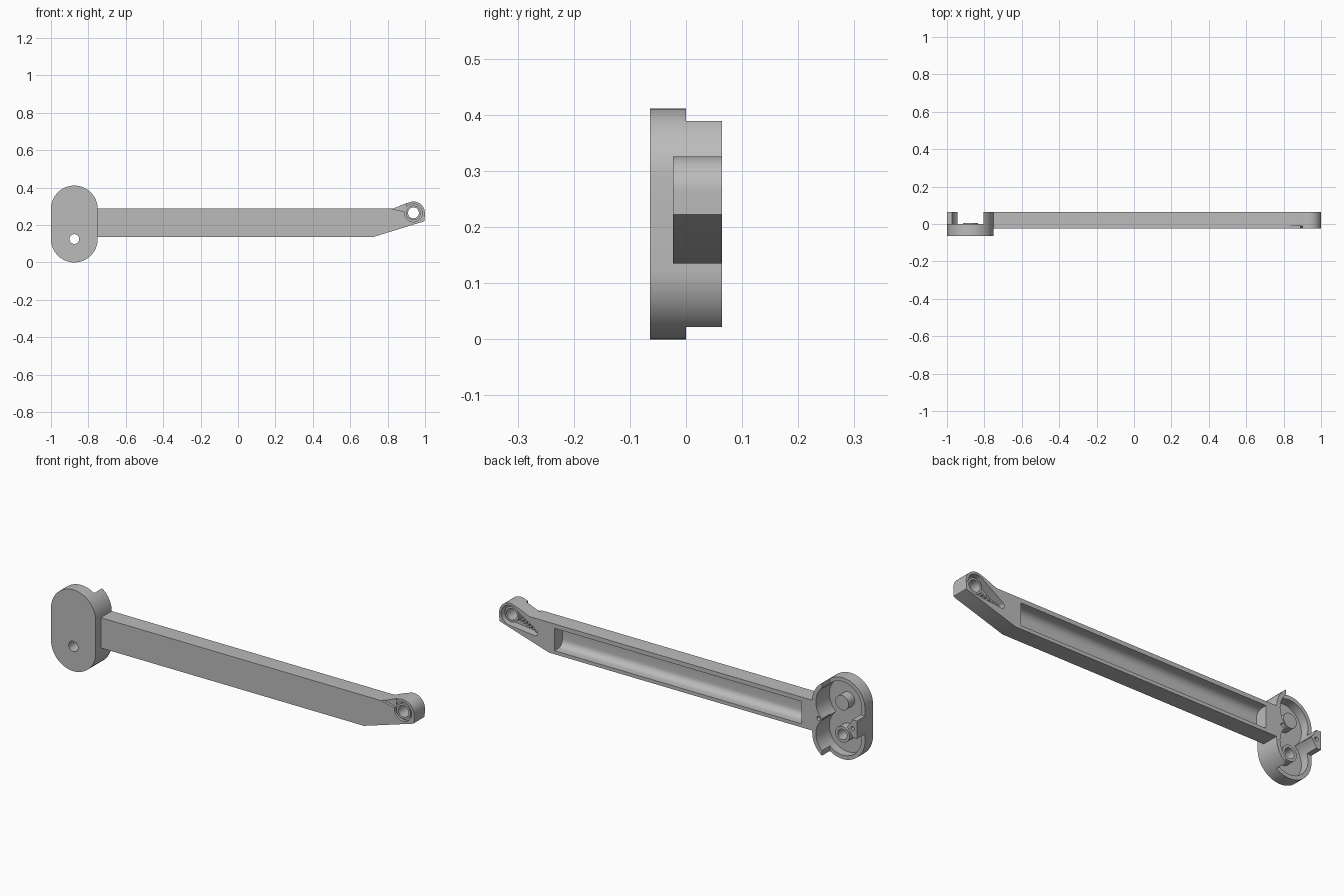
import bpy, bmesh
from math import sin, cos, pi, acos, atan2, hypot

cube = bpy.data.objects.get("Cube")
if cube:
    bpy.data.objects.remove(cube)

grey = bpy.data.materials.new("plain grey")
grey.use_nodes = True
grey.diffuse_color = (0.5, 0.5, 0.5, 1)
grey.node_tree.nodes["Principled BSDF"].inputs["Base Color"].default_value = grey.diffuse_color


def arc(x, z, r, a0, a1, n=28):
    return [(x + r * cos(a0 + (a1 - a0) * i / n), z + r * sin(a0 + (a1 - a0) * i / n))
            for i in range(n + 1)]


def circle(x, z, r, n=48):
    return arc(x, z, r, 0, 2 * pi, n)[:-1]


def pill(x0, z0, r0, x1, z1, r1):
    """Outline wrapped round two circles."""
    dx, dz = x1 - x0, z1 - z0
    a, b = atan2(dz, dx), acos((r0 - r1) / hypot(dx, dz))
    return arc(x1, z1, r1, a - b, a + b) + arc(x0, z0, r0, a + b, a + 2 * pi - b)


def prism(name, outline, y0, y1):
    """Extrude an x-z outline from y0 to y1."""
    bm = bmesh.new()
    face = bm.faces.new([bm.verts.new((x, y0, z)) for x, z in outline])
    ext = bmesh.ops.extrude_face_region(bm, geom=[face])["geom"]
    for v in ext:
        if isinstance(v, bmesh.types.BMVert):
            v.co.y = y1
    bmesh.ops.recalc_face_normals(bm, faces=bm.faces)
    mesh = bpy.data.meshes.new(name)
    bm.to_mesh(mesh)
    bm.free()
    mesh.materials.append(grey)
    obj = bpy.data.objects.new(name, mesh)
    bpy.context.collection.objects.link(obj)
    return obj


def activate(obj):
    bpy.ops.object.select_all(action="DESELECT")
    obj.select_set(True)
    bpy.context.view_layer.objects.active = obj


def combine(obj, other, operation="DIFFERENCE"):
    activate(obj)
    mod = obj.modifiers.new("cut", "BOOLEAN")
    mod.operation, mod.solver, mod.object = operation, "EXACT", other
    bpy.ops.object.modifier_apply(modifier=mod.name)
    bpy.data.objects.remove(other)


def cut(obj, outline, y0, y1):
    combine(obj, prism("cutter", outline, y0, y1))


def rect(x0, x1, z0, z1):
    return [(x0, z0), (x1, z0), (x1, z1), (x0, z1)]


BACK, FRONT, ARM_FRONT = 0.064, -0.064, -0.023
HX, LOW, HIGH = -0.875, 0.125, 0.286      # head lobe centres
TX, TZ = 0.938, 0.265                     # tip eye centre
parts = []

# Head: rounded housing, open at the back, with a side wall and a small post
head = prism("head_housing", pill(HX, LOW, 0.125, HX, HIGH, 0.125), FRONT, BACK)
for z0, z1 in ((-0.1, 0.16), (0.25, 0.5)):
    cut(head, rect(-1.1, -0.804, z0, z1), 0, 0.1)
cut(head, rect(-0.944, -0.804, 0.1, 0.3), 0, 0.1)
for z in (LOW, HIGH):
    cut(head, circle(HX, z, 0.105), -0.044, 0.1)
cut(head, circle(HX, LOW, 0.026), -0.1, 0.1)
cut(head, circle(-0.785, 0.205, 0.01, 16), 0.03, 0.1)
cut(head, circle(-0.975, 0.205, 0.01, 16), 0.03, 0.1)
parts.append(head)

# Bosses inside the housing
parts.append(prism("upper_boss", circle(HX, HIGH, 0.037), -0.046, 0.005))
tube = prism("lower_boss", circle(HX, LOW, 0.04), -0.046, 0.002)
cut(tube, circle(HX, LOW, 0.026), -0.1, 0.1)
parts.append(tube)

# Arm with tapered end and round eye
outline = [(-0.753, 0.135), (0.72, 0.135), (0.99, 0.218), (0.998, 0.222)]
outline += arc(TX, TZ, 0.061, 0, pi * 0.6)
outline += [(0.88, 0.309), (0.83, 0.288), (-0.753, 0.288)]
arm = prism("arm", outline, ARM_FRONT, BACK)

# Long pocket in the back with a rounded floor
pocket = prism("cutter", rect(-0.69, 0.69, 0.153, 0.266), 0.0, 0.1)
bm = bmesh.new()
bm.from_mesh(pocket.data)
floor_edges = [e for e in bm.edges if all(v.co.y < 0.01 for v in e.verts)
               and abs(e.verts[0].co.x - e.verts[1].co.x) > 1]
bmesh.ops.bevel(bm, geom=floor_edges, offset=0.035, segments=8, profile=0.5, affect="EDGES")
bm.to_mesh(pocket.data)
bm.free()
combine(arm, pocket)

# Tapered slot behind the eye, shallow recesses at its front
cut(arm, pill(TX, TZ, 0.05, 0.80, 0.215, 0.016), 0.022, 0.1)
cut(arm, circle(TX, TZ, 0.048), -0.1, -0.008)
cut(arm, [(0.82, 0.286), (0.9, 0.27), (0.9, 0.33), (0.82, 0.33)], -0.1, -0.01)
cut(arm, circle(TX, TZ, 0.03), -0.1, 0.1)
parts.append(arm)

# Eye bushing
bush = prism("eye_bushing", circle(TX, TZ, 0.039), -0.02, 0.05)
cut(bush, circle(TX, TZ, 0.029), -0.1, 0.1)
parts.append(bush)

# Row of small pegs along the slot
for i in range(6):
    t = i / 5
    parts.append(prism(f"slot_peg_{i + 1}",
                       circle(0.805 + 0.085 * t, 0.215 + 0.03 * t, 0.007, 12), 0.02, 0.045))

for p in parts:
    activate(p)
    bpy.ops.object.shade_smooth_by_angle(angle=pi / 6)
